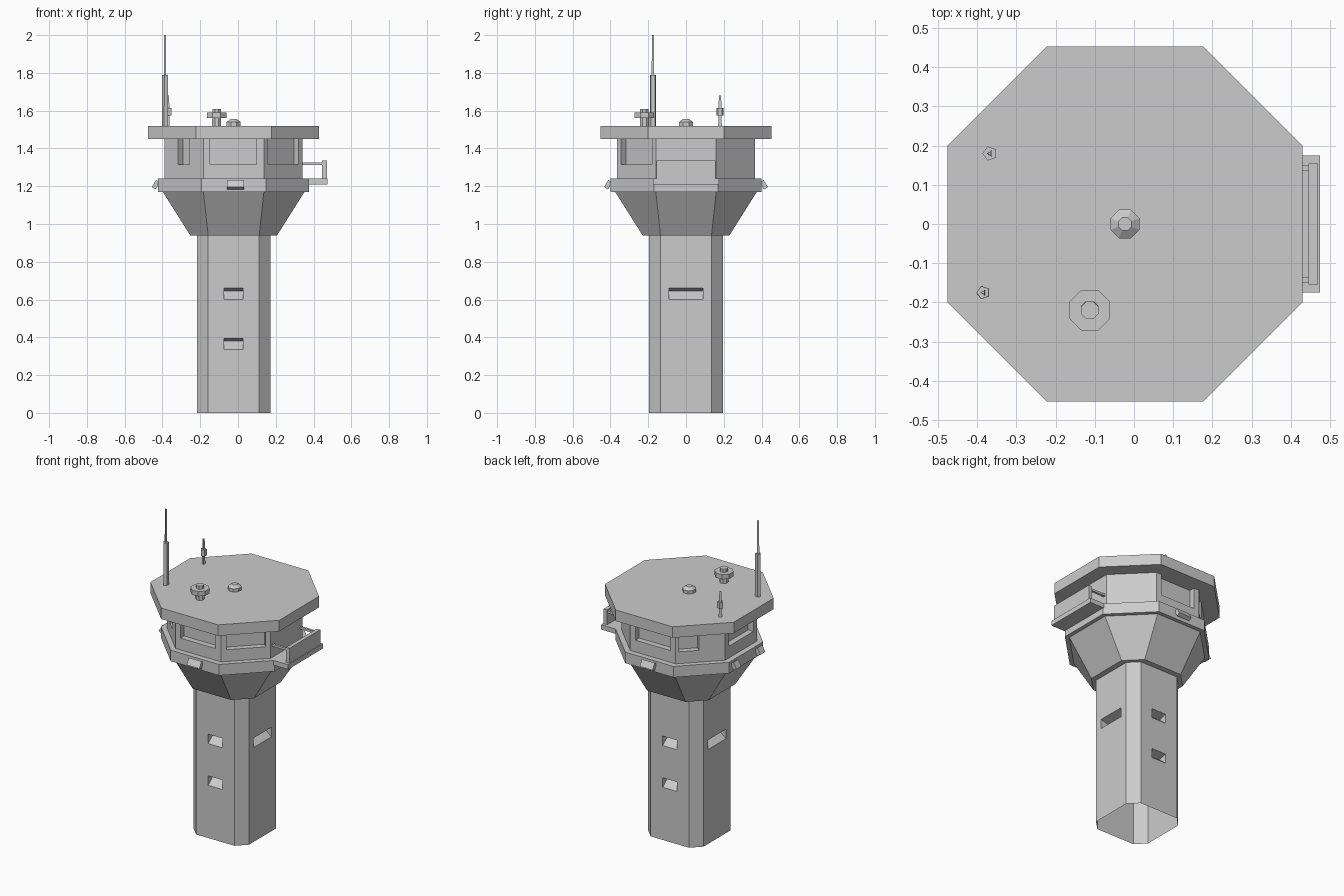
import bpy, bmesh, math
from mathutils import Matrix, Vector

if "Cube" in bpy.data.objects:
    bpy.data.objects.remove(bpy.data.objects["Cube"])

AXIS = -0.023  # x of the tower axis

concrete = bpy.data.materials.new("concrete_grey")
concrete.use_nodes = True
GREY = (0.6, 0.6, 0.6, 1)
concrete.diffuse_color = GREY
concrete.node_tree.nodes["Principled BSDF"].inputs["Base Color"].default_value = GREY


def finish(name, bm):
    bmesh.ops.recalc_face_normals(bm, faces=bm.faces)
    mesh = bpy.data.meshes.new(name)
    bm.to_mesh(mesh)
    bm.free()
    mesh.materials.append(concrete)
    obj = bpy.data.objects.new(name, mesh)
    bpy.context.collection.objects.link(obj)
    return obj


def loft(name, loops):
    """Closed solid through a stack of matching vertex loops."""
    bm = bmesh.new()
    rows = [[bm.verts.new(p) for p in loop] for loop in loops]
    for low, high in zip(rows, rows[1:]):
        for i in range(len(low)):
            j = (i + 1) % len(low)
            bm.faces.new((low[i], low[j], high[j], high[i]))
    bm.faces.new(rows[0][::-1])
    bm.faces.new(rows[-1])
    return finish(name, bm)


def octagon(z, reach, flat):
    """Octagon with its sides facing the axes; flat is half a side."""
    quarter = [(reach, -flat), (reach, flat)]
    pts = []
    for q in range(4):
        rot = Matrix.Rotation(q * math.pi / 2, 2)
        pts += [rot @ Vector(p) for p in quarter]
    return [(p.x + AXIS, p.y, z) for p in pts]


def tower_part(name, *levels):
    return loft(name, [octagon(*level) for level in levels])


def turned(name, x, y, sides, *levels):
    """Low-poly round part from (z, radius) levels."""
    def ring(z, r):
        steps = [2 * math.pi * (i + 0.5) / sides for i in range(sides)]
        return [(x + r * math.cos(a), y + r * math.sin(a), z) for a in steps]
    return loft(name, [ring(z, r) for z, r in levels])


def box(name, x, y, z):
    corners = [(x[0], y[0]), (x[1], y[0]), (x[1], y[1]), (x[0], y[1])]
    return loft(name, [[(a, b, h) for a, b in corners] for h in z])


def facing(obj, degrees):
    """Turn a part built on the front side about the tower axis."""
    obj.data.transform(Matrix.Translation((AXIS, 0, 0))
                       @ Matrix.Rotation(math.radians(degrees), 4, "Z"))
    return obj


def carve(target, cutters):
    for cutter in cutters:
        mod = target.modifiers.new("cut", "BOOLEAN")
        mod.operation = "DIFFERENCE"
        mod.solver = "EXACT"
        mod.object = cutter
    bpy.context.view_layer.update()
    graph = bpy.context.evaluated_depsgraph_get()
    mesh = bpy.data.meshes.new_from_object(target.evaluated_get(graph))
    target.modifiers.clear()
    target.data = mesh
    for cutter in cutters:
        bpy.data.objects.remove(cutter)


# Shaft with sloped slots, open underneath
shaft = tower_part("shaft", (0, 0.195, 0.135), (0.94, 0.195, 0.135))


def slot(half, z, degrees):
    profile = [(-0.25, z), (-0.195, z), (-0.14, z + 0.045),
               (-0.195, z + 0.06), (-0.25, z + 0.06)]
    return facing(loft("slot_cutter", [[(s, y, h) for y, h in profile]
                                       for s in (-half, half)]), degrees)


slots = [slot(0.05, z, d) for z in (0.335, 0.6) for d in (0, 180)]
slots += [slot(0.09, 0.6, d) for d in (90, 270)]
carve(shaft, slots)
bm = bmesh.new()
bm.from_mesh(shaft.data)
base = [f for f in bm.faces if f.calc_center_median().z < 0.001]
bmesh.ops.delete(bm, geom=base, context="FACES_ONLY")
bm.to_mesh(shaft.data)
bm.free()

# Flared collar, ledge, cabin and roof
tower_part("flared_collar", (0.94, 0.23, 0.135), (1.17, 0.375, 0.16))
tower_part("ledge", (1.17, 0.4, 0.17), (1.24, 0.4, 0.17))
cabin = tower_part("cabin", (1.24, 0.365, 0.16), (1.45, 0.365, 0.16))
tower_part("roof", (1.45, 0.453, 0.2), (1.52, 0.453, 0.2))

# Recessed cabin windows: direction, start and end along the wall
DIAG = (0.365 + 0.16) / math.sqrt(2)
windows = [(0, -0.125, 0.122), (45, -0.115, 0.115), (180, -0.122, 0.122),
           (225, -0.125, -0.01), (270, -0.122, 0.122), (315, -0.045, 0.04)]
cutters = []
for degrees, start, end in windows:
    wall = DIAG if degrees % 90 else 0.365
    cutters.append(facing(box("window_cutter", (start, end),
                              (-wall - 0.1, -wall + 0.036), (1.315, 1.5)), degrees))
carve(cabin, cutters)

# Tilted lamps on the ledge
for i, (degrees, shift, half) in enumerate([(0, 0.01, 0.045), (180, 0, 0.045),
                                            (270, -0.12, 0.025), (270, 0.12, 0.025)]):
    lamp = box(f"ledge_lamp_{i + 1}", (-half, half), (-0.012, 0.012), (-0.022, 0.022))
    lamp.data.transform(Matrix.Translation((shift, -0.412, 1.208))
                        @ Matrix.Rotation(math.radians(-30), 4, "X"))
    facing(lamp, degrees)

# Side balcony
box("balcony_floor", (0.33, 0.475), (-0.175, 0.175), (1.21, 1.24))
box("balcony_parapet", (0.446, 0.47), (-0.155, 0.155), (1.24, 1.335))
for side, y in (("right", -0.142), ("left", 0.142)):
    box(f"balcony_rail_{side}", (0.33, 0.45), (y - 0.007, y + 0.007), (1.312, 1.326))

# Rooftop equipment
turned("roof_vent", AXIS, 0, 8, (1.52, 0.04), (1.54, 0.04), (1.555, 0.018))
turned("radar_post", -0.113, -0.22, 8, (1.52, 0.026), (1.61, 0.024))
turned("radar_disc", -0.113, -0.22, 8, (1.56, 0.056), (1.59, 0.056))
turned("tall_mast", -0.385, -0.175, 5, (1.52, 0.018), (1.79, 0.017))
turned("tall_mast_tip", -0.385, -0.175, 3, (1.79, 0.008), (2.0, 0.006))
turned("short_mast", -0.368, 0.18, 3, (1.52, 0.011), (1.68, 0.007))
turned("short_mast_collar", -0.368, 0.18, 5, (1.575, 0.019), (1.615, 0.019))
